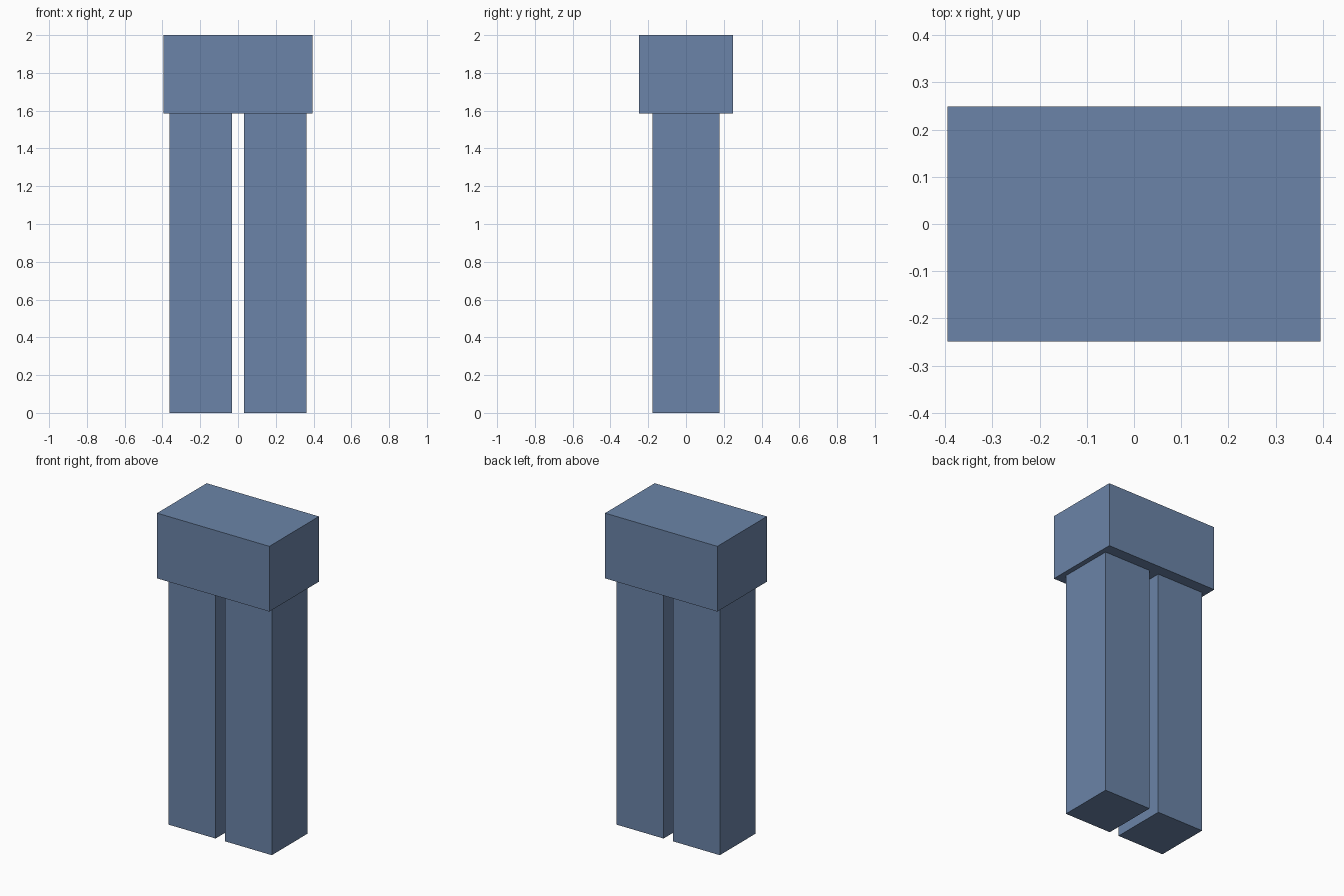
import bpy

if "Cube" in bpy.data.objects:
    bpy.data.objects.remove(bpy.data.objects["Cube"])

blue = bpy.data.materials.new("slate_blue")
blue.diffuse_color = (0.147, 0.231, 0.392, 1)
blue.use_nodes = True
blue.node_tree.nodes["Principled BSDF"].inputs["Base Color"].default_value = blue.diffuse_color


def box(name, lo, hi):
    """Axis-aligned box between two corners."""
    center = [(a + b) / 2 for a, b in zip(lo, hi)]
    bpy.ops.mesh.primitive_cube_add(size=1, location=center)
    obj = bpy.context.object
    obj.name = name
    obj.scale = [b - a for a, b in zip(lo, hi)]
    bpy.ops.object.transform_apply(location=False, rotation=False, scale=True)
    obj.data.materials.append(blue)
    return obj


LEG_TOP = 1.585

# Wide block resting on the legs
box("top_block", (-0.395, -0.249, LEG_TOP), (0.395, 0.249, 2.0))

# Pair of square legs with a narrow gap between them
for name, x in (("left_leg", -0.198), ("right_leg", 0.198)):
    box(name, (x - 0.165, -0.178, 0), (x + 0.165, 0.178, LEG_TOP))
